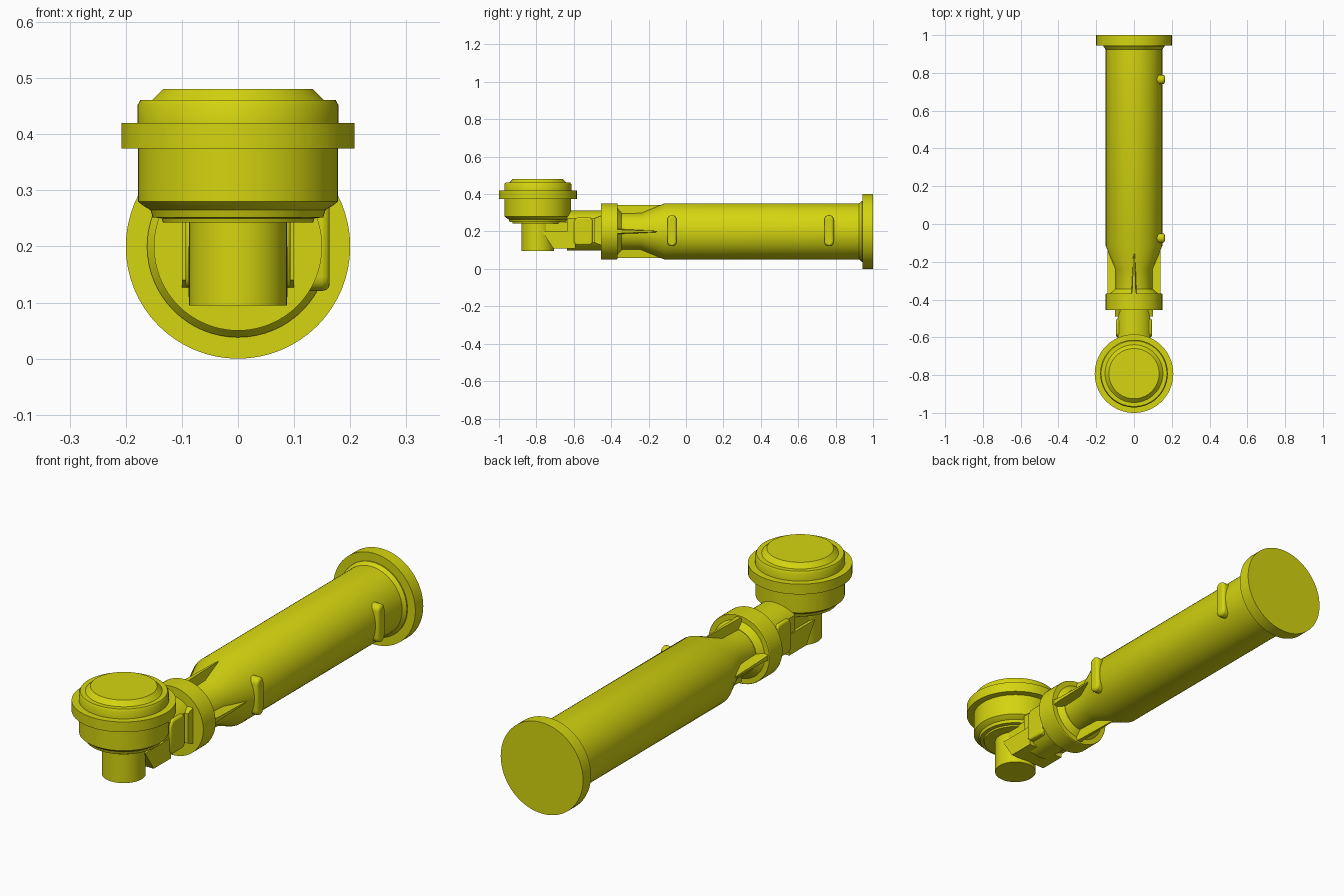
import bpy, bmesh, math
from mathutils import Matrix, Vector

cube = bpy.data.objects.get("Cube")
if cube:
    bpy.data.objects.remove(cube, do_unlink=True)

yellow = bpy.data.materials.new("yellow")
yellow.use_nodes = True
COLOUR = (0.66, 0.66, 0.005, 1)
yellow.diffuse_color = COLOUR
yellow.node_tree.nodes["Principled BSDF"].inputs["Base Color"].default_value = COLOUR

AXIS_Z = 0.2      # height of the tube axis
HEAD_Y = -0.792   # position of the upright head
ALONG_Y = Matrix.Translation((0, 0, AXIS_Z)) @ Matrix.Rotation(-math.pi / 2, 4, "X")
UPRIGHT = Matrix.Translation((0, HEAD_Y, 0))


def finish(name, bm, angle=30):
    bmesh.ops.recalc_face_normals(bm, faces=bm.faces)
    mesh = bpy.data.meshes.new(name)
    bm.to_mesh(mesh)
    bm.free()
    mesh.materials.append(yellow)
    obj = bpy.data.objects.new(name, mesh)
    bpy.context.collection.objects.link(obj)
    bpy.ops.object.select_all(action="DESELECT")
    obj.select_set(True)
    bpy.context.view_layer.objects.active = obj
    bpy.ops.object.shade_smooth_by_angle(angle=math.radians(angle))
    return obj


def lathe(name, profile, matrix, sides=64):
    """Closed solid turned from (radius, height) points."""
    bm = bmesh.new()
    rings = []
    for r, h in profile:
        rings.append([bm.verts.new((r * math.cos(2 * math.pi * i / sides),
                                    r * math.sin(2 * math.pi * i / sides), h))
                      for i in range(sides)])
    for a, b in zip(rings, rings[1:]):
        for i in range(sides):
            j = (i + 1) % sides
            bm.faces.new((a[i], a[j], b[j], b[i]))
    bm.faces.new(rings[0])
    bm.faces.new(rings[-1])
    bm.transform(matrix)
    return finish(name, bm)


def prism(name, points, depth, matrix, bevel=0.0):
    """Extrude an outline in the local xy plane, centred on local z."""
    bm = bmesh.new()
    face = bm.faces.new([bm.verts.new((x, y, -depth / 2)) for x, y in points])
    top = bmesh.ops.extrude_face_region(bm, geom=[face])
    bmesh.ops.translate(bm, vec=(0, 0, depth),
                        verts=[v for v in top["geom"] if isinstance(v, bmesh.types.BMVert)])
    bm.transform(matrix)
    obj = finish(name, bm)
    if bevel:
        mod = obj.modifiers.new("rounded_edges", "BEVEL")
        mod.width = bevel
        mod.segments = 3
        mod.limit_method = "ANGLE"
        mod.angle_limit = math.radians(50)
    return obj


# Local x -> y, local y -> z, local z -> x
SIDE = Matrix(((0, 0, 1, 0), (1, 0, 0, 0), (0, 1, 0, 0), (0, 0, 0, 1)))

# Long tube with end flange, cone and neck
lathe("main_tube", [(0.098, -0.40), (0.098, -0.24), (0.15, -0.115), (0.15, 0.925),
                    (0.162, 0.94), (0.162, 0.95)], ALONG_Y)
lathe("end_flange", [(0.2, 0.945), (0.2, 1.0)], ALONG_Y)
lathe("collar", [(0.10, -0.345), (0.125, -0.367), (0.148, -0.367), (0.15, -0.37),
                 (0.15, -0.455)], ALONG_Y)

# Four tapered ribs around the neck
for i, label in enumerate(("top", "left", "bottom", "right")):
    bm = bmesh.new()
    ends = []
    for y, half in ((-0.37, 0.02), (-0.34, 0.014), (-0.13, 0.004)):
        ends.append([bm.verts.new(p) for p in ((-half, y, 0.08), (half, y, 0.08),
                                               (half * 0.6, y, 0.141), (-half * 0.6, y, 0.141))])
    for a, b in zip(ends, ends[1:]):
        for k in range(4):
            bm.faces.new((a[k], a[(k + 1) % 4], b[(k + 1) % 4], b[k]))
    bm.faces.new(ends[0])
    bm.faces.new(ends[-1])
    bm.transform(Matrix.Translation((0, 0, AXIS_Z)) @ Matrix.Rotation(i * math.pi / 2, 4, "Y"))
    finish(label + "_rib", bm)

# Arm from the collar to the head: a round bar with flattened sides
bm = bmesh.new()
bmesh.ops.create_cone(bm, cap_ends=True, segments=48, radius1=0.106, radius2=0.106, depth=0.19)
bm.transform(Matrix.Translation((0, -0.54, 0.205)) @ Matrix.Rotation(math.pi / 2, 4, "X"))
for side in (-1, 1):
    cut = bmesh.ops.bisect_plane(bm, geom=bm.verts[:] + bm.edges[:] + bm.faces[:],
                                 plane_co=(side * 0.084, 0, 0), plane_no=(side, 0, 0),
                                 clear_outer=True)
    bmesh.ops.holes_fill(bm, edges=[e for e in cut["geom_cut"] if isinstance(e, bmesh.types.BMEdge)])
finish("arm", bm)
prism("arm_root", [(-0.49, 0.14), (-0.45, 0.125), (-0.45, 0.285), (-0.49, 0.27)], 0.2, SIDE)
prism("arm_pads", [(-0.60, 0.14), (-0.585, 0.127), (-0.51, 0.127), (-0.50, 0.14),
                   (-0.50, 0.26), (-0.51, 0.275), (-0.585, 0.275), (-0.60, 0.25)], 0.188, SIDE, 0.008)
prism("arm_web", [(-0.77, 0.2), (-0.71, 0.11), (-0.59, 0.11), (-0.59, 0.2)], 0.176, SIDE)
prism("arm_bridge", [(-0.76, 0.19), (-0.62, 0.19), (-0.62, 0.25), (-0.76, 0.25)], 0.15, SIDE)

# Upright head: stem, cup, rim and stepped lid
lathe("head_stem", [(0.087, 0.095), (0.087, 0.26)], UPRIGHT)
lathe("head_cup", [(0.134, 0.243), (0.136, 0.25), (0.152, 0.252), (0.156, 0.265),
                   (0.168, 0.272), (0.178, 0.28), (0.178, 0.38)], UPRIGHT)
lathe("head_rim", [(0.208, 0.375), (0.208, 0.42)], UPRIGHT)
lathe("head_lid", [(0.179, 0.41), (0.179, 0.452), (0.174, 0.461), (0.153, 0.461),
                   (0.133, 0.481)], UPRIGHT)

# Two rounded lugs on the left side of the tube
for label, y in (("front", -0.075), ("back", 0.765)):
    outline = []
    for k in range(18):
        a = math.pi * (k if k < 9 else k - 1) / 8
        mid = 0.262 if k < 9 else 0.146
        outline.append((y + 0.025 * math.cos(a), mid + 0.025 * math.sin(a)))
    prism(label + "_lug", outline, 0.055, Matrix.Translation((0.136, 0, 0)) @ SIDE, 0.012)
